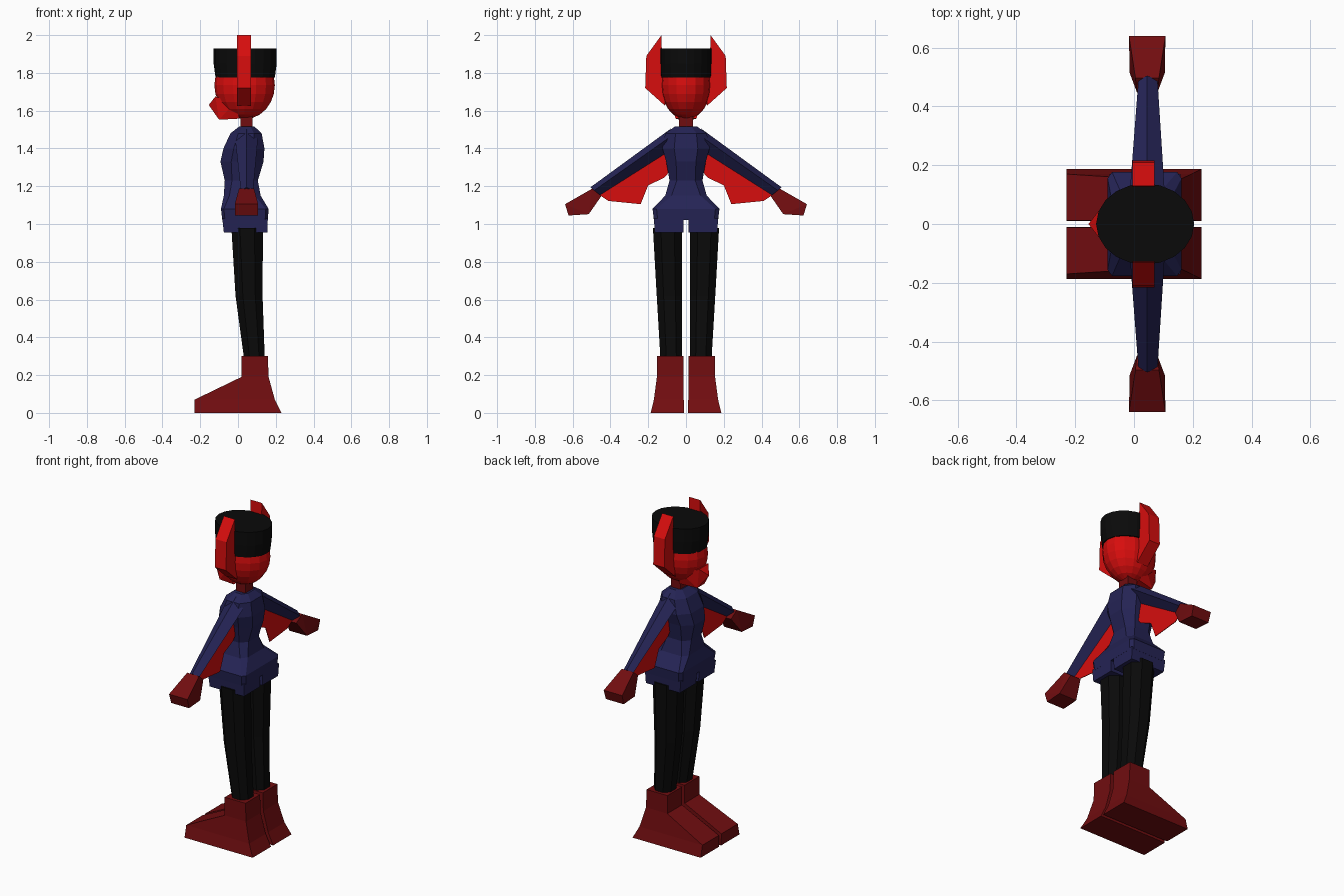
import bpy, bmesh
from math import cos, sin, pi

cube = bpy.data.objects.get("Cube")
if cube:
    bpy.data.objects.remove(cube, do_unlink=True)


def material(name, r, g, b):
    m = bpy.data.materials.new(name)
    m.use_nodes = True
    m.diffuse_color = (r, g, b, 1)
    node = m.node_tree.nodes["Principled BSDF"]
    node.inputs["Base Color"].default_value = (r, g, b, 1)
    node.inputs["Roughness"].default_value = 0.8
    return m


RED = material("bright red", 0.68, 0.004, 0.004)
MAROON = material("dark red", 0.165, 0.004, 0.005)
NAVY = material("navy blue", 0.018, 0.017, 0.09)
BLACK = material("black", 0.003, 0.003, 0.003)


def finish(name, bm, mat):
    bmesh.ops.recalc_face_normals(bm, faces=bm.faces)
    mesh = bpy.data.meshes.new(name)
    bm.to_mesh(mesh)
    bm.free()
    mesh.materials.append(mat)
    obj = bpy.data.objects.new(name, mesh)
    bpy.context.collection.objects.link(obj)
    return obj


def loft(name, rings, mat):
    """Skin a list of equal-length point rings and cap both ends."""
    bm = bmesh.new()
    loops = [[bm.verts.new(p) for p in ring] for ring in rings]
    n = len(loops[0])
    for a, b in zip(loops, loops[1:]):
        for i in range(n):
            j = (i + 1) % n
            bm.faces.new((a[i], a[j], b[j], b[i]))
    bm.faces.new(loops[0])
    bm.faces.new(loops[-1])
    return finish(name, bm, mat)


def hull(name, points, mat):
    bm = bmesh.new()
    for p in points:
        bm.verts.new(p)
    bmesh.ops.convex_hull(bm, input=bm.verts)
    return finish(name, bm, mat)


def box_ring(z, x0, x1, y0, y1, c=0.0):
    """Rectangle at height z; c cuts the corners by a share of each side."""
    if not c:
        return [(x0, y0, z), (x1, y0, z), (x1, y1, z), (x0, y1, z)]
    dx, dy = (x1 - x0) * c, (y1 - y0) * c
    return [(x0 + dx, y0, z), (x1 - dx, y0, z), (x1, y0 + dy, z), (x1, y1 - dy, z),
            (x1 - dx, y1, z), (x0 + dx, y1, z), (x0, y1 - dy, z), (x0, y0 + dy, z)]


def oval_ring(z, cx, rx, ry, n=20):
    return [(cx + rx * cos(2 * pi * i / n), ry * sin(2 * pi * i / n), z) for i in range(n)]


# Torso: height, front, back, half width, corner cut
torso = [(1.02, -.083, .158, .17, .06), (1.08, -.09, .162, .177, .06),
         (1.15, -.075, .12, .11, .15), (1.23, -.07, .105, .087, .22),
         (1.33, -.093, .135, .105, .25), (1.40, -.077, .14, .125, .25),
         (1.48, -.04, .125, .11, .25), (1.515, .005, .088, .06, .25)]
loft("torso", [box_ring(z, a, b, -h, h, c) for z, a, b, h, c in torso], NAVY)

# Neck, head, muzzle and hat
loft("neck", [box_ring(z, .012, .076, -.038, .038) for z in (1.49, 1.60)], MAROON)
bm = bmesh.new()
bmesh.ops.create_uvsphere(bm, u_segments=16, v_segments=12, radius=1)
head = finish("head", bm, RED)
head.scale = (.16, .133, .18)
head.location = (.035, 0, 1.735)
muzzle = [(-.155, 0, 1.63)]
for s in (-1, 1):
    muzzle += [(-.12, s * .045, 1.675), (-.10, s * .035, 1.552),
               (.01, s * .055, 1.558), (-.02, s * .08, 1.64)]
hull("muzzle", muzzle, RED)
loft("hat", [oval_ring(1.775, .038, .157, .135), oval_ring(1.85, .038, .167, .138),
             oval_ring(1.93, .038, .167, .138)], BLACK)

# Paired parts, mirrored across the body
for side, s in (("left", -1), ("right", 1)):
    def put(ring):
        return [(x, s * y, z) for x, y, z in ring]

    # Ears
    ear = [(.13, 2.0), (.21, 1.89), (.216, 1.72), (.11, 1.625), (.125, 1.8)]
    loft(side + "_ear", [put([(x, y, z) for y, z in ear]) for x in (-.005, .07)], RED)

    # Arms with a diamond cross-section
    arm = [((.045, .08, 1.505), (.105, .10, 1.45), (.045, .11, 1.37), (-.015, .10, 1.45)),
           ((.045, .505, 1.195), (.08, .49, 1.175), (.045, .46, 1.148), (.015, .49, 1.175))]
    loft(side + "_arm", [put(r) for r in arm], NAVY)

    # Mitten hands, flaring away from the wrist
    hand = []
    for t in (-1, 1):
        hand += [(.045 + t * w, y, z) for w, y, z in (
            (.04, .497, 1.187), (.035, .448, 1.148), (.062, .64, 1.105),
            (.06, .622, 1.045), (.06, .515, 1.052))]
    hull(side + "_hand", put(hand), MAROON)

    # Sleeve membranes
    wing = [(.09, 1.39), (.085, 1.28), (.115, 1.245), (.20, 1.205),
            (.24, 1.105), (.41, 1.122), (.475, 1.165)]
    loft(side + "_sleeve_membrane",
         [put([(x, y, z) for y, z in wing]) for x in (.043, .047)], RED)

    # Shorts, legs and boots
    loft(side + "_shorts_leg", [put(box_ring(.955, -.075, .155, .012, .165)),
                                put(box_ring(1.03, -.083, .158, .012, .17))], NAVY)
    loft(side + "_leg", [put(box_ring(.28, .033, .142, .02, .135, .27)),
                         put(box_ring(.62, -.013, .13, .02, .155, .27)),
                         put(box_ring(.98, -.035, .132, .02, .175, .27))], BLACK)
    loft(side + "_boot", [put(box_ring(0, -.23, .23, .01, .187)),
                          put(box_ring(.07, -.23, .195, .012, .17)),
                          put(box_ring(.19, .018, .162, .013, .154)),
                          put(box_ring(.30, .018, .158, .013, .154))], MAROON)
